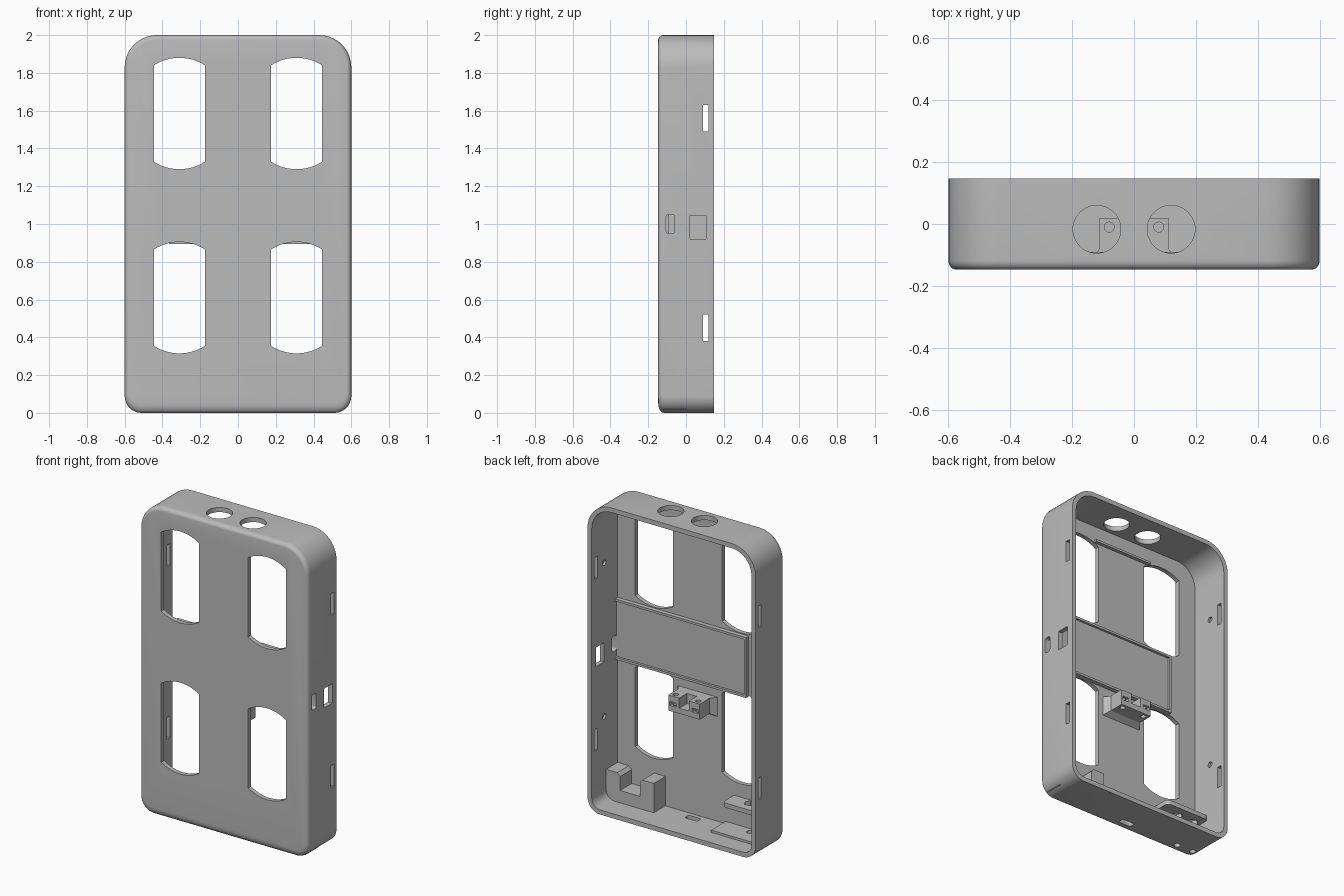
import bpy, bmesh, math
from math import sin, cos, pi

old = bpy.data.objects.get("Cube")
if old:
    bpy.data.objects.remove(old, do_unlink=True)

grey = bpy.data.materials.new("plain grey plastic")
grey.use_nodes = True
colour = (0.5, 0.5, 0.5, 1)
grey.diffuse_color = colour
grey.node_tree.nodes["Principled BSDF"].inputs["Base Color"].default_value = colour


def loft(name, rings):
    """Closed solid through matching rings of points."""
    bm = bmesh.new()
    rows = [[bm.verts.new(p) for p in ring] for ring in rings]
    n = len(rows[0])
    for a, b in zip(rows, rows[1:]):
        for i in range(n):
            j = (i + 1) % n
            bm.faces.new((a[i], a[j], b[j], b[i]))
    bm.faces.new(rows[0])
    bm.faces.new(rows[-1])
    bmesh.ops.recalc_face_normals(bm, faces=bm.faces)
    mesh = bpy.data.meshes.new(name)
    bm.to_mesh(mesh)
    bm.free()
    mesh.materials.append(grey)
    ob = bpy.data.objects.new(name, mesh)
    bpy.context.collection.objects.link(ob)
    return ob


def prism(name, pts, axis, lo, hi):
    """Extrude a flat outline along one axis."""
    place = {"X": lambda a, b, t: (t, a, b),
             "Y": lambda a, b, t: (a, t, b),
             "Z": lambda a, b, t: (a, b, t)}[axis]
    return loft(name, [[place(a, b, t) for a, b in pts] for t in (lo, hi)])


def box(name, x0, x1, y0, y1, z0, z1):
    return prism(name, [(x0, y0), (x1, y0), (x1, y1), (x0, y1)], "Z", z0, z1)


def circle(cx, cy, r, n=32):
    return [(cx + r * cos(2 * pi * i / n), cy + r * sin(2 * pi * i / n)) for i in range(n)]


def rounded(x0, x1, z0, z1, low, high, n=10):
    """Rectangle outline with separate lower and upper corner radii."""
    corners = [(x1 - high, z1 - high, high, 0), (x0 + high, z1 - high, high, 1),
               (x0 + low, z0 + low, low, 2), (x1 - low, z0 + low, low, 3)]
    return [(cx + r * cos((q + i / n) * pi / 2), cz + r * sin((q + i / n) * pi / 2))
            for cx, cz, r, q in corners for i in range(n + 1)]


def cut(ob, *cutters):
    bpy.context.view_layer.objects.active = ob
    for c in cutters:
        mod = ob.modifiers.new("cut", "BOOLEAN")
        mod.operation, mod.solver, mod.object = "DIFFERENCE", "EXACT", c
        bpy.ops.object.modifier_apply(modifier=mod.name)
        bpy.data.objects.remove(c, do_unlink=True)


def smooth(ob):
    bpy.ops.object.select_all(action="DESELECT")
    ob.select_set(True)
    bpy.context.view_layer.objects.active = ob
    bpy.ops.object.shade_smooth_by_angle(angle=math.radians(30))


BACK, FRONT, FLOOR, WALL = 0.147, -0.147, 0.03, 0.57
PANEL = -0.118

# Case shell: rounded tray, softened front edge, open back
rings = []
for i in range(7):
    a = i / 6 * pi / 2
    k = 1 - sin(a)
    d, low = 0.025 * k, 0.05 * k
    y = FRONT + 0.03 * (1 - cos(a))
    rings.append([(x, y, z) for x, z in
                  rounded(-0.6 + d, 0.6 - d, low, 2 - d, 0.09 - d, 0.17 - d)])
rings.append([(x, BACK, z) for x, z in rounded(-0.6, 0.6, 0, 2, 0.09, 0.17)])
shell = loft("case_shell", rings)
cut(shell, prism("cavity", rounded(-WALL, WALL, FLOOR, 1.97, 0.06, 0.14), "Y", PANEL, 0.3))

# Four front windows with bowed ends
half, reach, bow = 0.135, 0.295, 0.25
spread = math.asin(half / bow)
arc = [(bow * sin(t), reach - bow + bow * cos(t))
       for t in [spread * (1 - i / 6) for i in range(13)]]
window = arc + [(-x, -z) for x, z in arc]
for cx in (-0.31, 0.31):
    for cz in (0.61, 1.585):
        cut(shell, prism("window", [(cx + x, cz + z) for x, z in window], "Y", -0.3, -0.05))

# Latch slots and shallow dimples in both side walls
for z in (0.45, 1.56):
    cut(shell, box("slot", -1, 1, 0.09, 0.12, z - 0.07, z + 0.07))
for z in (0.57, 1.56):
    cut(shell, prism("dimple", circle(0.02, z, 0.018, 16), "X", -0.585, 0.585))

# Switch and cable openings in the left wall
cut(shell, box("port", 0.5, 0.7, 0.02, 0.105, 0.92, 1.045),
    prism("button", rounded(-0.105, -0.06, 0.95, 1.05, 0.012, 0.012, 4), "X", 0.5, 0.7))

# Round openings in the top, cable and screw openings in the floor
for s in (-1, 1):
    cut(shell, prism("top_hole", circle(0.12 * s, -0.017, 0.077, 48), "Z", 1.9, 2.1))
cut(shell, prism("cable_hole", rounded(-0.045, 0.045, -0.09, -0.05, 0.012, 0.012, 4), "Z", -0.1, 0.1))
screws = (-0.4, -0.52)
for x in screws:
    cut(shell, prism("screw_hole", circle(x, -0.08, 0.02, 20), "Z", -0.1, 0.1))
smooth(shell)

# Cross plate between the windows, with a raised border
box("cross_plate", -0.365, WALL, PANEL - 0.01, -0.105, 0.895, 1.285)
for z in (0.895, 1.27):
    box("plate_border", -0.365, WALL, PANEL - 0.01, -0.09, z, z + 0.015)
box("plate_end_border", -0.365, -0.35, PANEL - 0.01, -0.09, 0.895, 1.285)

# Thin ledge on the panel near the top
box("top_ledge", -0.21, 0.21, PANEL - 0.01, -0.095, 1.858, 1.872)

# Centre bracket with gap, screw holes and flared foot
bracket = box("centre_bracket", -0.112, 0.112, PANEL - 0.01, 0.02, 0.73, 0.83)
cut(bracket, box("gap", -0.035, 0.035, -0.06, 0.1, 0.765, 0.9))
for s in (-1, 1):
    cut(bracket, prism("hole", circle(0.08 * s, -0.01, 0.016, 20), "Z", 0.6, 0.9),
        box("nut_slot", 0.08 * s - 0.022, 0.08 * s + 0.022, -0.035, 0.1, 0.765, 0.79))
smooth(bracket)
loft("bracket_foot", [[(x * w, y, z) for x, z in ((-1, 0.73 - e), (1, 0.73 - e), (1, 0.83), (-1, 0.83))]
                      for w, y, e in ((0.15, PANEL - 0.01, 0.03), (0.112, -0.08, 0))])

# Cradle on the floor: two arms joined by a low bridge
cradle = prism("floor_cradle", [(0.23, 0.02), (WALL, 0.02), (WALL, 0.22), (0.49, 0.22),
                                (0.47, 0.2), (0.47, 0.11), (0.33, 0.11), (0.33, 0.2),
                                (0.31, 0.22), (0.23, 0.22)], "Y", PANEL - 0.01, 0.0)
smooth(cradle)

# Corner shelf and floor pad with matching screw holes
shelf = prism("corner_shelf", rounded(-0.575, -0.26, PANEL - 0.01, 0.0, 0.005, 0.03, 5), "Z", 0.2, 0.23)
pad = box("floor_pad", -0.55, -0.2, PANEL - 0.01, 0.03, 0.02, 0.045)
for x in screws:
    cut(shelf, prism("nut_hole", circle(x, -0.08, 0.034, 6), "Z", 0.1, 0.3))
    cut(pad, prism("screw_hole", circle(x, -0.08, 0.02, 20), "Z", 0, 0.1))
smooth(shelf)
smooth(pad)
